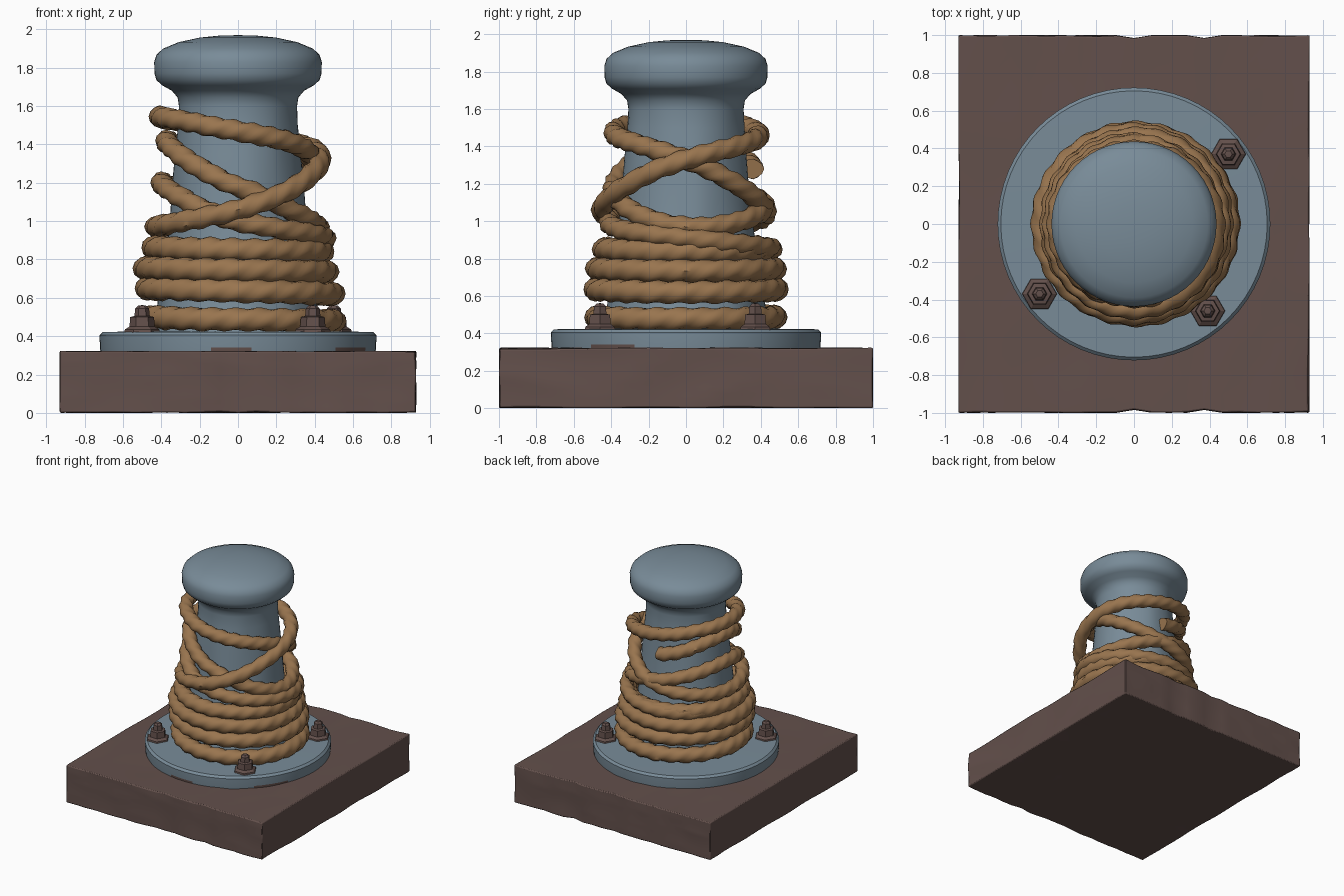
import bpy, bmesh, math
from mathutils import Vector, noise

if "Cube" in bpy.data.objects:
    bpy.data.objects.remove(bpy.data.objects["Cube"], do_unlink=True)


def material(name, rgb):
    m = bpy.data.materials.new(name)
    m.use_nodes = True
    m.diffuse_color = (*rgb, 1)
    bsdf = m.node_tree.nodes["Principled BSDF"]
    bsdf.inputs["Base Color"].default_value = (*rgb, 1)
    bsdf.inputs["Roughness"].default_value = 0.8
    return m


STEEL = material("blue grey steel", (0.19, 0.26, 0.315))
WOOD = material("dark brown wood", (0.125, 0.08, 0.071))
ROPE = material("tan rope", (0.32, 0.178, 0.078))


def finish(bm, name, *mats, angle=40):
    bmesh.ops.recalc_face_normals(bm, faces=bm.faces)
    mesh = bpy.data.meshes.new(name)
    bm.to_mesh(mesh)
    bm.free()
    ob = bpy.data.objects.new(name, mesh)
    bpy.context.collection.objects.link(ob)
    for m in mats:
        mesh.materials.append(m)
    bpy.ops.object.select_all(action="DESELECT")
    ob.select_set(True)
    bpy.context.view_layer.objects.active = ob
    bpy.ops.object.shade_smooth_by_angle(angle=math.radians(angle))
    return ob


def lathe(profile, sides, centre=(0, 0)):
    """Revolve (radius, z) points; a zero radius closes the end."""
    bm = bmesh.new()
    rings = []
    for r, z in profile:
        n = 1 if r == 0 else sides
        rings.append([bm.verts.new((centre[0] + r * math.cos(math.tau * i / sides),
                                    centre[1] + r * math.sin(math.tau * i / sides), z))
                      for i in range(n)])
    for a, b in zip(rings, rings[1:]):
        for i in range(sides):
            j = (i + 1) % sides
            quad = [a[i % len(a)], a[j % len(a)], b[j % len(b)], b[i % len(b)]]
            bm.faces.new(list(dict.fromkeys(quad)))
    return bm


def catmull(keys, t, closed):
    """Smooth interpolation of key tuples at position t."""
    i = int(math.floor(t))
    f = t - i
    n = len(keys)
    a, b, c, d = [Vector(keys[k % n] if closed else keys[min(max(k, 0), n - 1)])
                  for k in range(i - 1, i + 3)]
    return b + 0.5 * f * (c - a + f * (2 * a - 5 * b + 4 * c - d + f * (3 * (b - c) + d - a)))


def rope(name, keys, start, radius, closed=True, centre=(0, 0), steps=32, sides=12):
    """Twisted tube around the post; keys are (z, distance) every quarter turn."""
    spans = len(keys) if closed else len(keys) - 1
    count = spans * steps + (0 if closed else 1)

    def point(k):
        z, r = catmull(keys, k / steps, closed)
        a = start + k / steps * math.pi / 2
        return Vector((centre[0] + r * math.cos(a), centre[1] + r * math.sin(a), z))

    bm = bmesh.new()
    rings = []
    for k in range(count):
        p = point(k)
        tangent = (point(k + 1) - point(k - 1)).normalized()
        side = tangent.cross(Vector((0, 0, 1))).normalized()
        up = side.cross(tangent)
        ring = []
        for s in range(sides):
            a = math.tau * s / sides
            # three strands winding along the length, six strand passes per quarter
            lump = 1 + 0.09 * math.cos(3 * a - math.tau * 6 * k / steps)
            lump += 0.08 * noise.noise(p * 9 + Vector((0, 0, a)))
            ring.append(bm.verts.new(p + (side * math.cos(a) + up * math.sin(a)) * radius * lump))
        rings.append(ring)
    pairs = list(zip(rings, rings[1:]))
    if closed:
        pairs.append((rings[-1], rings[0]))
    else:
        bm.faces.new(rings[0])
        bm.faces.new(rings[-1])
    for a, b in pairs:
        for s in range(sides):
            t = (s + 1) % sides
            bm.faces.new((a[s], a[t], b[t], b[s]))
    return finish(bm, name, ROPE, angle=50)


# Worn timber base with plank notches at its front and back
bm = bmesh.new()
bmesh.ops.create_cube(bm, size=2)
bmesh.ops.subdivide_edges(bm, edges=bm.edges, cuts=19, use_grid_fill=True)
for v in bm.verts:
    unit = v.co.copy()
    v.co = Vector((unit.x * 0.93, unit.y, 0.162 + unit.z * 0.162))
    wear = 0.012 * abs(noise.noise(Vector((v.co.x * 7, v.co.y * 2, v.co.z * 4))))
    for axis in range(3):
        if abs(unit[axis]) > 0.99:
            v.co[axis] -= math.copysign(wear, unit[axis])
    if abs(unit.y) > 0.99 and min(abs(unit.x), abs(unit.x - 0.4)) < 0.02:
        v.co.y -= math.copysign(0.015, unit.y)
base = finish(bm, "timber_base", WOOD, angle=35)
bevel = base.modifiers.new("worn edges", "BEVEL")
bevel.width = 0.022
bevel.segments = 2
bevel.limit_method = "ANGLE"
bevel.angle_limit = math.radians(50)

# Round mounting flange with small stained patches on its lower rim
bm = lathe([(0, 0.3), (0.715, 0.3), (0.72, 0.34), (0.722, 0.405), (0.705, 0.422),
            (0.5, 0.425), (0, 0.43)], 64)
for f in bm.faces:
    c = f.calc_center_median()
    turn = math.degrees(math.atan2(c.y, c.x))
    if c.z < 0.335 and c.xy.length > 0.68 and (-45 < turn < -25 or -100 < turn < -82):
        f.material_index = 1
finish(bm, "mounting_flange", STEEL, WOOD)

# Tapered post with a mushroom cap, slightly dented below the neck
profile = [(0.45, 0.41), (0.425, 0.5), (0.415, 0.6), (0.39, 0.75), (0.37, 0.9),
           (0.352, 1.05), (0.338, 1.2), (0.325, 1.35), (0.312, 1.5), (0.308, 1.6),
           (0.315, 1.645), (0.345, 1.68), (0.395, 1.708), (0.425, 1.735), (0.436, 1.77),
           (0.437, 1.83), (0.425, 1.868), (0.39, 1.9), (0.31, 1.933), (0.2, 1.957),
           (0.1, 1.967), (0, 1.97)]
bm = lathe(profile, 56)
for v in bm.verts:
    if v.co.z < 1.55:
        dent = 1 + 0.03 * noise.noise(Vector((v.co.x * 6, v.co.y * 6, v.co.z * 2)))
        v.co.x *= dent
        v.co.y *= dent
finish(bm, "post", STEEL, angle=60)

# Three bolts: rough washer, hexagonal nut and pointed end
for i, (x, y) in enumerate([(0.5, 0.37), (-0.5, -0.37), (0.39, -0.46)]):
    finish(lathe([(0, 0.41), (0.095, 0.41), (0.09, 0.435), (0.066, 0.45), (0.062, 0.5),
                  (0.04, 0.505), (0.036, 0.545), (0.02, 0.56), (0, 0.562)], 6, (x, y)),
           f"bolt_{i + 1}", WOOD, angle=25)

# Loose rope crossing itself around the upper post
rope("crossing_loop", [(0.97, 0.43), (1.06, 0.45), (1.33, 0.43), (1.46, 0.39),
                       (1.545, 0.41), (1.47, 0.385), (1.33, 0.38), (1.05, 0.43)],
     math.pi, 0.053)
rope("descending_rope", [(1.28, 0.36), (1.42, 0.375), (1.18, 0.39), (0.97, 0.42),
                         (1.08, 0.42), (1.2, 0.4), (1.0, 0.41), (0.91, 0.455),
                         (0.85, 0.46), (0.84, 0.43)],
     math.pi / 2, 0.053, closed=False)

# Tight stacked coils near the foot, keyed left, front, right and back
for i, (z, r, x, tilt) in enumerate([(0.85, 0.44, 0, 0.01), (0.745, 0.475, -0.01, 0.01),
                                     (0.635, 0.485, 0.01, 0.015), (0.487, 0.48, 0.02, 0.01)]):
    rope(f"coil_{i + 1}", [(z + tilt, r), (z, r), (z - tilt, r), (z, r)],
         math.pi, 0.059, centre=(x, 0))
